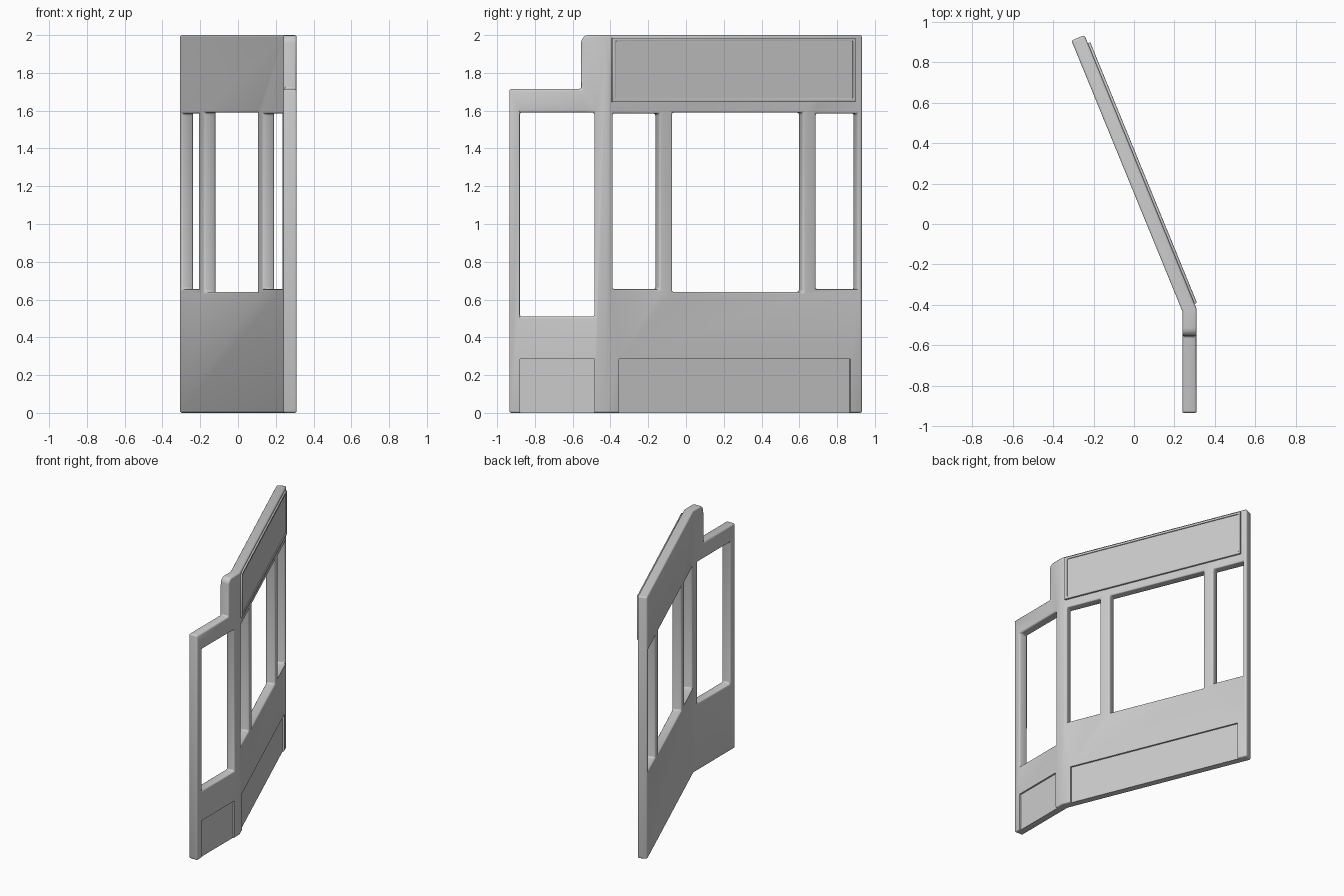
import bpy, bmesh, math
from mathutils import Vector

if "Cube" in bpy.data.objects:
    bpy.data.objects.remove(bpy.data.objects["Cube"])

CORNER = -0.42                 # y of the bend on the outer face
XO, THICK = 0.31, 0.07
DIR = Vector((-0.379, 0.925)).normalized()
NRM = Vector((DIR.y, -DIR.x))
HALF = math.tan(math.atan2(-DIR.x, DIR.y) / 2)


def plan(y, d):
    """Outer-face y and depth into the wall -> plan position on the bent wall."""
    if abs(y - CORNER) < 1e-6:
        return XO - d, CORNER - d * HALF
    if y < CORNER:
        return XO - d, y
    p = Vector((XO, CORNER)) + DIR * ((y - CORNER) / DIR.y) - NRM * d
    return p.x, p.y


def slab(name, outlines, d0, d1):
    """Solid made of (y, z) outlines, following the wall between two depths."""
    bm = bmesh.new()
    cache = {}

    def vert(p, d):
        key = (round(p[0], 5), round(p[1], 5), d)
        if key not in cache:
            cache[key] = bm.verts.new((*plan(p[0], d), p[1]))
        return cache[key]

    count = {}
    for o in outlines:
        bm.faces.new([vert(p, d0) for p in o])
        bm.faces.new([vert(p, d1) for p in reversed(o)])
        for a, b in zip(o, o[1:] + o[:1]):
            count.setdefault(frozenset((a, b)), []).append((a, b))
    for sides in count.values():
        if len(sides) == 1:
            a, b = sides[0]
            bm.faces.new([vert(b, d0), vert(a, d0), vert(a, d1), vert(b, d1)])
    bmesh.ops.recalc_face_normals(bm, faces=bm.faces)
    me = bpy.data.meshes.new(name)
    bm.to_mesh(me)
    bm.free()
    ob = bpy.data.objects.new(name, me)
    bpy.context.collection.objects.link(ob)
    return ob


def rect(y0, y1, z0, z1):
    return [(y0, z0), (y1, z0), (y1, z1), (y0, z1)]


def cut(ob, cutter):
    m = ob.modifiers.new("cut", 'BOOLEAN')
    m.operation, m.solver, m.object = 'DIFFERENCE', 'EXACT', cutter
    cutter.hide_render = True


def bevel(ob, width, segments):
    m = ob.modifiers.new("soften", 'BEVEL')
    m.width, m.segments = width, segments
    m.limit_method, m.angle_limit = 'ANGLE', math.radians(40)
    m.use_clamp_overlap = False


def finish(ob):
    bpy.ops.object.select_all(action='DESELECT')
    ob.select_set(True)
    bpy.context.view_layer.objects.active = ob
    for m in list(ob.modifiers):
        bpy.ops.object.modifier_apply(modifier=m.name)
    bpy.ops.object.shade_smooth_by_angle(angle=math.radians(40))


# Wall: short low bay with a rounded step up to the long tall bay
R = 0.04
arc = [(-0.555 + R - R * math.cos(a), 2 - R + R * math.sin(a))
       for a in [math.radians(90 * i / 4) for i in range(4, -1, -1)]]
bay_a = [(-0.935, 0), (CORNER, 0), (CORNER, 2)] + arc + [(-0.555, 1.715), (-0.935, 1.715)]
wall = slab("bent_wall", [bay_a, rect(CORNER, 0.935, 0, 2)], 0, THICK)

# Window openings
windows = slab("window_cutter", [rect(-0.88, -0.485, 0.51, 1.59),
                                 rect(-0.385, -0.14, 0.655, 1.585),
                                 rect(-0.07, 0.62, 0.64, 1.59),
                                 rect(0.69, 0.91, 0.655, 1.585)], -0.1, 0.2)
cut(wall, windows)
bevel(wall, 0.011, 3)

# Recessed kick panels
recess = slab("recess_cutter", [rect(-0.88, -0.485, -0.1, 0.285),
                                rect(-0.355, 0.87, -0.1, 0.285)], -0.1, 0.013)
cut(wall, recess)
finish(wall)
for c in (windows, recess):
    bpy.data.objects.remove(c)

# Fascia board: raised frame with a panel set inside it
outer, inner = rect(-0.395, 0.895, 1.645, 1.985), rect(-0.375, 0.88, 1.665, 1.968)
bars = [[outer[i], outer[(i + 1) % 4], inner[(i + 1) % 4], inner[i]] for i in range(4)]
frame = slab("fascia_frame", bars, -0.013, 0.004)
bevel(frame, 0.004, 2)
finish(frame)
panel = slab("fascia_panel", [rect(-0.377, 0.882, 1.663, 1.97)], -0.005, 0.004)
finish(panel)
